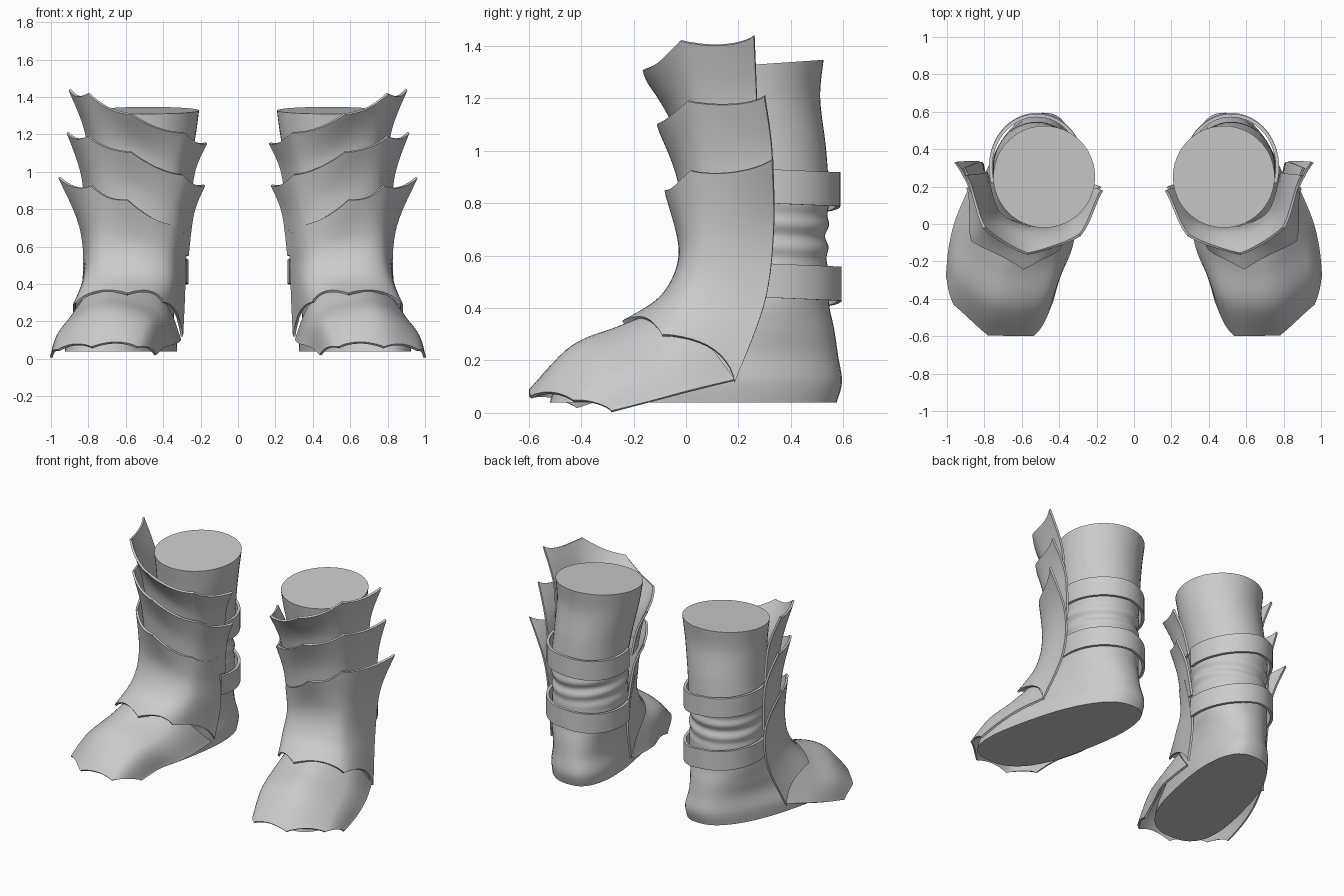
import bpy
import bmesh
from math import sin, cos, pi, radians, copysign
from mathutils import Vector

if "Cube" in bpy.data.objects:
    bpy.data.objects.remove(bpy.data.objects["Cube"])

steel = bpy.data.materials.new("plain_grey")
steel.use_nodes = True
GREY = (0.6, 0.6, 0.6, 1)
steel.diffuse_color = GREY
steel.node_tree.nodes["Principled BSDF"].inputs["Base Color"].default_value = GREY


def spline(points, t):
    """Smooth curve through evenly spaced points, t from 0 to len - 1."""
    last = len(points) - 1
    i = min(int(t), last - 1)
    f = t - i
    a, b, c, d = (points[max(0, min(last, i + k))] for k in (-1, 0, 1, 2))
    return b + (c - a) * (f / 2) + (a * 2 - b * 5 + c * 4 - d) * (f * f / 2) \
        + (b * 3 - a - c * 3 + d) * (f ** 3 / 2)


def build(name, rows, closed=False, thickness=0, angle=35):
    """Skin rows of points, thicken, mirror to the other boot and smooth."""
    bm = bmesh.new()
    grid = [[bm.verts.new(p) for p in row] for row in rows]
    n = len(rows[0])
    for upper, lower in zip(grid, grid[1:]):
        for j in range(n if closed else n - 1):
            k = (j + 1) % n
            bm.faces.new((upper[j], lower[j], lower[k], upper[k]))
    if closed:
        bm.faces.new(grid[0])
        bm.faces.new(grid[-1][::-1])
        bmesh.ops.recalc_face_normals(bm, faces=bm.faces)
    mesh = bpy.data.meshes.new(name)
    bm.to_mesh(mesh)
    bm.free()
    mesh.materials.append(steel)
    obj = bpy.data.objects.new(name, mesh)
    bpy.context.collection.objects.link(obj)
    bpy.ops.object.select_all(action='DESELECT')
    obj.select_set(True)
    bpy.context.view_layer.objects.active = obj
    if thickness:
        solid = obj.modifiers.new("thickness", 'SOLIDIFY')
        solid.thickness = thickness
        solid.offset = 0
        bpy.ops.object.modifier_apply(modifier=solid.name)
    mirror = obj.modifiers.new("other_boot", 'MIRROR')
    mirror.use_mirror_merge = False
    bpy.ops.object.modifier_apply(modifier=mirror.name)
    bpy.ops.object.shade_smooth_by_angle(angle=radians(angle))


def plate(name, control, top=0.0, bottom=0.0, across=12, down=22):
    """Curved plate through control rows, its ends cut into scalloped points."""
    control = [[Vector(p) for p in row] for row in control]
    spans = len(control[0]) - 1
    rows = []
    for i in range(down + 1):
        row = []
        for j in range(spans * across + 1):
            u = j / across
            dip = abs(sin(pi * u)) ** .75
            v = top * dip + (1 - (top + bottom) * dip) * i / down
            column = [spline(r, u) for r in control]
            row.append(spline(column, v * (len(control) - 1)))
        rows.append(row)
    build(name, rows, thickness=0.014)


# Boot body: height, front y, back y, centre x, half width, outward turn of the foot
sections = [Vector(s) for s in (
    (1.345, -.02, .525, .48, .272, 0),
    (1.2, 0, .512, .485, .258, 0),
    (1.0, .02, .535, .505, .24, 0),
    (.82, .05, .545, .52, .233, 0),
    (.68, .05, .535, .52, .225, 0),
    (.55, .05, .54, .52, .23, 0),
    (.42, 0, .545, .52, .235, .05),
    (.32, -.15, .565, .52, .225, .13),
    (.22, -.33, .58, .515, .225, .18),
    (.12, -.48, .595, .51, .25, .22),
    (.04, -.52, .575, .51, .255, .22))]
rings = []
RINGS, SIDES = 120, 48
for i in range(RINGS + 1):
    z, front, back, cx, half, turn = spline(sections, i / RINGS * (len(sections) - 1))
    fold = max(0, cos((z - .68) / .14 * pi / 2)) if abs(z - .68) < .14 else 0
    tilt = .2 * max(0, z - 1)
    ring = []
    for j in range(SIDES):
        t = 2 * pi * j / SIDES
        # soft creases at the ankle
        puff = 1 + fold * (.03 * sin(z * 70 + 1.5 * sin(t) + cos(t)) + .01)
        square = 1 - turn
        c = copysign(abs(cos(t)) ** square, cos(t)) * (1 - .5 * turn * sin(t))
        s = copysign(abs(sin(t)) ** square, sin(t))
        y = (front + back) / 2 + (back - front) / 2 * s * puff
        x = cx + half * c * puff + turn * (.5 - y)
        ring.append((x, y, z + tilt * (y - .5)))
    rings.append(ring)
build("boot_body", rings, closed=True, angle=50)

# Straps around the back of the ankle, dropping towards the inner side
for name, height, reach in (("upper_strap", .865, .275), ("lower_strap", .505, .28)):
    rows = []
    for k in range(5):
        s = k / 4 - .5
        row = []
        for j in range(37):
            t = radians(-18 + 216 * j / 36)
            row.append((.52 + .247 * cos(t), .305 + reach * sin(t),
                        height - .13 * s - .012 * sin(t) + .04 * min(0, cos(t))))
        rows.append(row)
    build(name, rows, thickness=.018)

# Shin plates, each column running inner back, inner front, front, outer front, outer back
plate("upper_shin_plate", (
    ((.17, .18, 1.155), (.29, -.06, 1.21), (.57, -.16, 1.31), (.80, -.02, 1.42), (.90, .26, 1.44)),
    ((.23, .20, 1.02), (.33, 0, 1.04), (.55, -.04, 1.12), (.745, .03, 1.17), (.81, .27, 1.2)),
    ((.26, .22, .85), (.35, .03, .85), (.54, -.015, .87), (.72, .06, .9), (.79, .28, .9))),
    top=.1)
plate("middle_shin_plate", (
    ((.18, .20, .93), (.30, 0, .985), (.57, -.105, 1.105), (.80, .01, 1.19), (.91, .30, 1.21)),
    ((.24, .22, .78), (.34, .03, .8), (.55, -.025, .9), (.76, .05, .95), (.83, .33, .97)),
    ((.27, .24, .55), (.36, .04, .58), (.55, -.005, .62), (.74, .07, .66), (.81, .32, .66))),
    top=.09)
plate("lower_shin_plate", (
    ((.275, .17, .69), (.36, .02, .72), (.59, -.075, .85), (.78, .02, .925), (.955, .33, .97)),
    ((.285, .21, .5), (.37, .02, .55), (.57, -.02, .62), (.77, .04, .65), (.84, .335, .7)),
    ((.29, .22, .33), (.37, -.03, .42), (.58, -.085, .45), (.79, 0, .46), (.825, .30, .42)),
    ((.30, .17, .12), (.40, -.13, .30), (.59, -.24, .345), (.865, -.09, .295), (.89, .185, .115))),
    top=.06, bottom=.1)

# Toe plate, each column running from the ankle to one point of the front edge
plate("toe_plate", (
    ((.31, .15, .1), (.41, -.04, .31), (.66, -.10, .385), (.82, .03, .32), (.88, .185, .125)),
    ((.33, -.1, .08), (.43, -.2, .25), (.70, -.25, .325), (.89, -.11, .22), (.95, .02, .085)),
    ((.40, -.28, .06), (.48, -.41, .2), (.74, -.43, .245), (.94, -.28, .15), (.985, -.13, .045)),
    ((.44, -.42, .02), (.54, -.595, .06), (.78, -.59, .06), (.96, -.43, .045), (1.0, -.285, .005))),
    bottom=.06)
